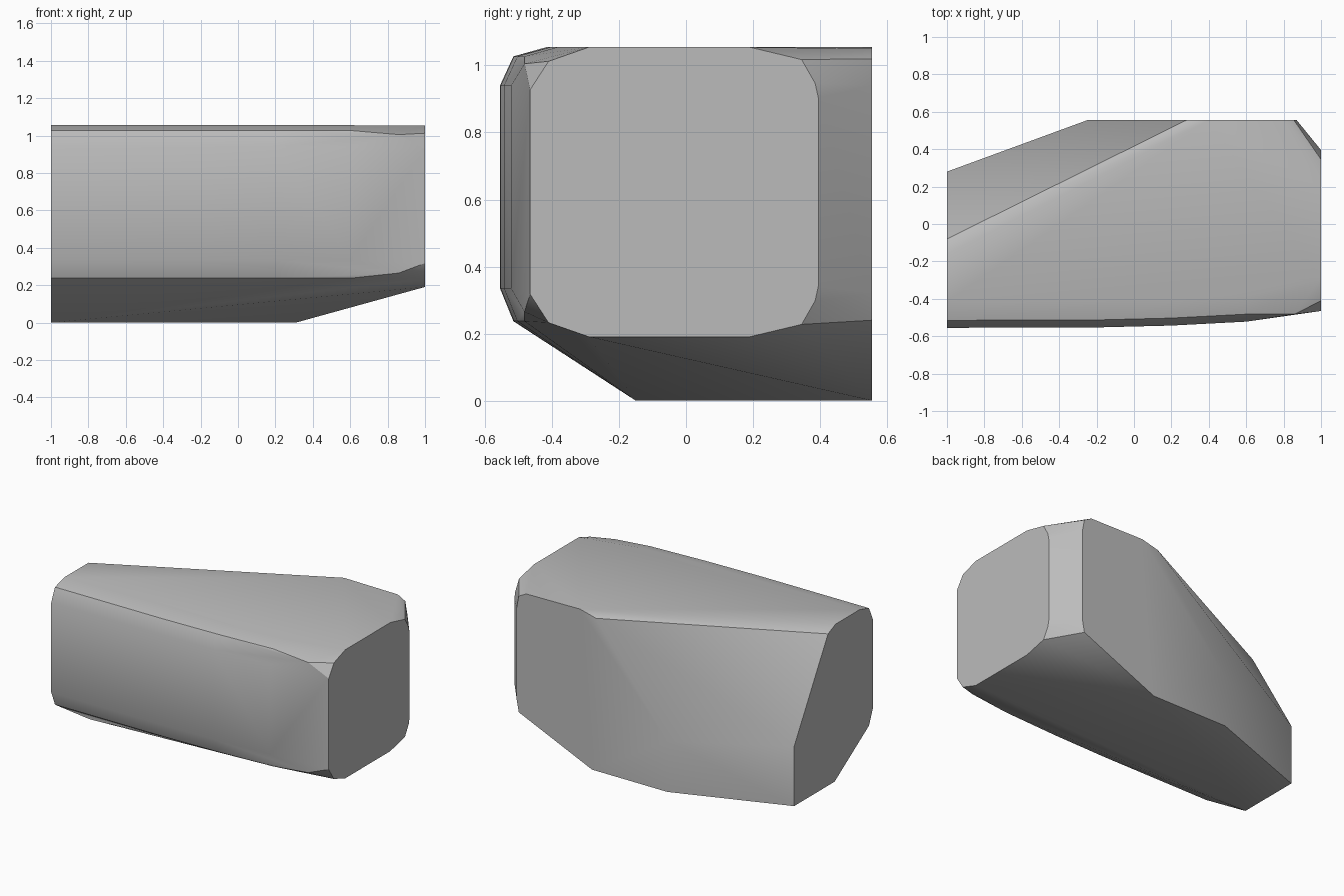
import bpy
import bmesh
import math

cube = bpy.data.objects.get("Cube")
if cube:
    bpy.data.objects.remove(cube, do_unlink=True)

TOP, SHOULDER = 1.055, 1.02
points = []

# Rounded front wall, swept along x as it bends back
for x, y in ((-1, -0.555), (-0.2, -0.553), (0.2, -0.543), (0.6, -0.522)):
    points += [(x, y + 0.14, TOP), (x, y + 0.04, SHOULDER + 0.007),
               (x, y, 0.94), (x, y, 0.335), (x, y + 0.04, 0.237)]
points += [(0.86, -0.482, 1.005), (0.86, -0.482, 0.265)]

# Octagonal end face, mirrored about its middle height
MID = 0.6225
for y, half in ((-0.29, 0.432), (-0.41, 0.39), (-0.465, 0.305),
                (0.19, 0.432), (0.345, 0.395), (0.385, 0.325), (0.395, 0.28)):
    points += [(1, y, MID + half), (1, y, MID - half)]

# Flat top with a narrow bevel above the diagonal back cut
points += [(-1, -0.16, TOP), (0.4, 0.555, TOP), (0.8, 0.555, TOP - 0.005),
           (-1, -0.08, SHOULDER), (0.28, 0.555, SHOULDER + 0.005)]

# Back wall: lower edge of the diagonal cut, and the corner chamfer
points += [(-1, 0.28, 0.4), (-0.25, 0.555, 0.34),
           (0.855, 0.555, SHOULDER), (0.87, 0.555, 0.94),
           (0.87, 0.555, 0.32), (0.855, 0.555, 0.24)]

# Small flat underside
points += [(-1, -0.15, 0), (-1, 0.28, 0), (-0.25, 0.555, 0), (0.31, 0.555, 0)]

# Wrap the chiselled block around the points
bm = bmesh.new()
for p in points:
    bm.verts.new(p)
bmesh.ops.convex_hull(bm, input=bm.verts)
bmesh.ops.delete(bm, geom=[v for v in bm.verts if not v.link_faces], context="VERTS")
bmesh.ops.dissolve_limit(bm, angle_limit=math.radians(0.5), verts=bm.verts, edges=bm.edges)
bmesh.ops.recalc_face_normals(bm, faces=bm.faces)

mesh = bpy.data.meshes.new("stone_block")
bm.to_mesh(mesh)
bm.free()
stone = bpy.data.objects.new("stone_block", mesh)
bpy.context.collection.objects.link(stone)

# Plain grey stone
grey = bpy.data.materials.new("stone_grey")
grey.use_nodes = True
colour = (0.5, 0.5, 0.5, 1)
grey.diffuse_color = colour
grey.node_tree.nodes["Principled BSDF"].inputs["Base Color"].default_value = colour
mesh.materials.append(grey)

# Soft bevels, crisp ridges
bpy.ops.object.select_all(action="DESELECT")
stone.select_set(True)
bpy.context.view_layer.objects.active = stone
bpy.ops.object.shade_smooth_by_angle(angle=math.radians(30))
